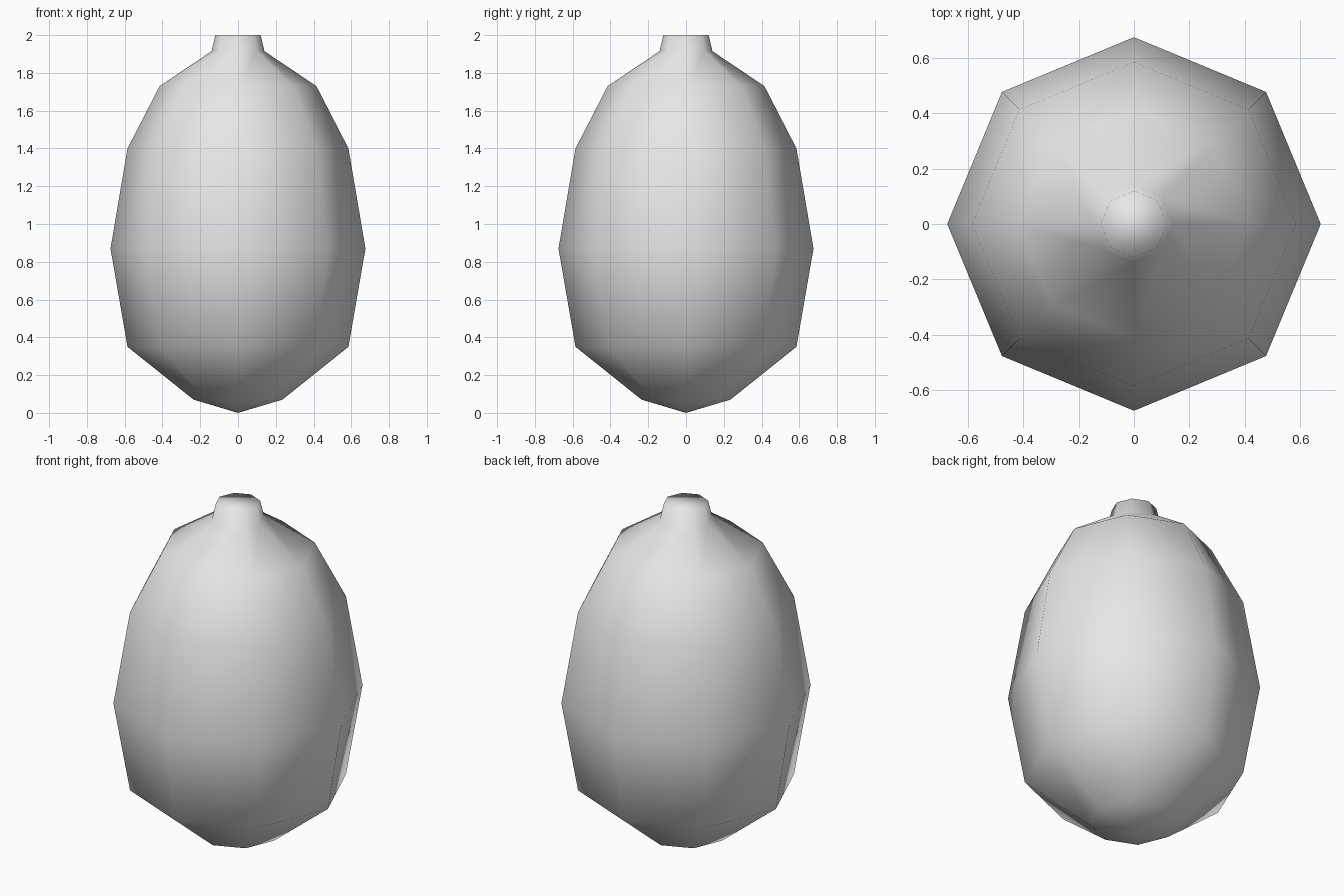
import bpy
import bmesh
from math import cos, sin, pi

if "Cube" in bpy.data.objects:
    bpy.data.objects.remove(bpy.data.objects["Cube"])

SIDES = 8

# Outline from the pointed base to the flat stem tip: (radius, height)
PROFILE = [(0.235, 0.07), (0.585, 0.35), (0.675, 0.87), (0.585, 1.4),
           (0.415, 1.73), (0.14, 1.915), (0.12, 2.0)]

grey = bpy.data.materials.new("light_grey")
grey.use_nodes = True
colour = (0.8, 0.8, 0.8, 1)
grey.diffuse_color = colour
grey.node_tree.nodes["Principled BSDF"].inputs["Base Color"].default_value = colour


def ring(bm, radius, height):
    angles = [2 * pi * i / SIDES for i in range(SIDES)]
    return [bm.verts.new((radius * cos(a), radius * sin(a), height)) for a in angles]


# Fruit body with its stem, turned around the z axis
bm = bmesh.new()
rings = [ring(bm, r, z) for r, z in PROFILE]
base_point = bm.verts.new((0, 0, 0))
for i in range(SIDES):
    j = (i + 1) % SIDES
    bm.faces.new((base_point, rings[0][j], rings[0][i]))
    for low, high in zip(rings, rings[1:]):
        bm.faces.new((low[i], low[j], high[j], high[i]))
bm.faces.new(rings[-1])
bmesh.ops.recalc_face_normals(bm, faces=bm.faces)
for face in bm.faces:
    face.smooth = True

mesh = bpy.data.meshes.new("fruit_body")
bm.to_mesh(mesh)
bm.free()
mesh.materials.append(grey)
body = bpy.data.objects.new("fruit_body", mesh)
bpy.context.collection.objects.link(body)
